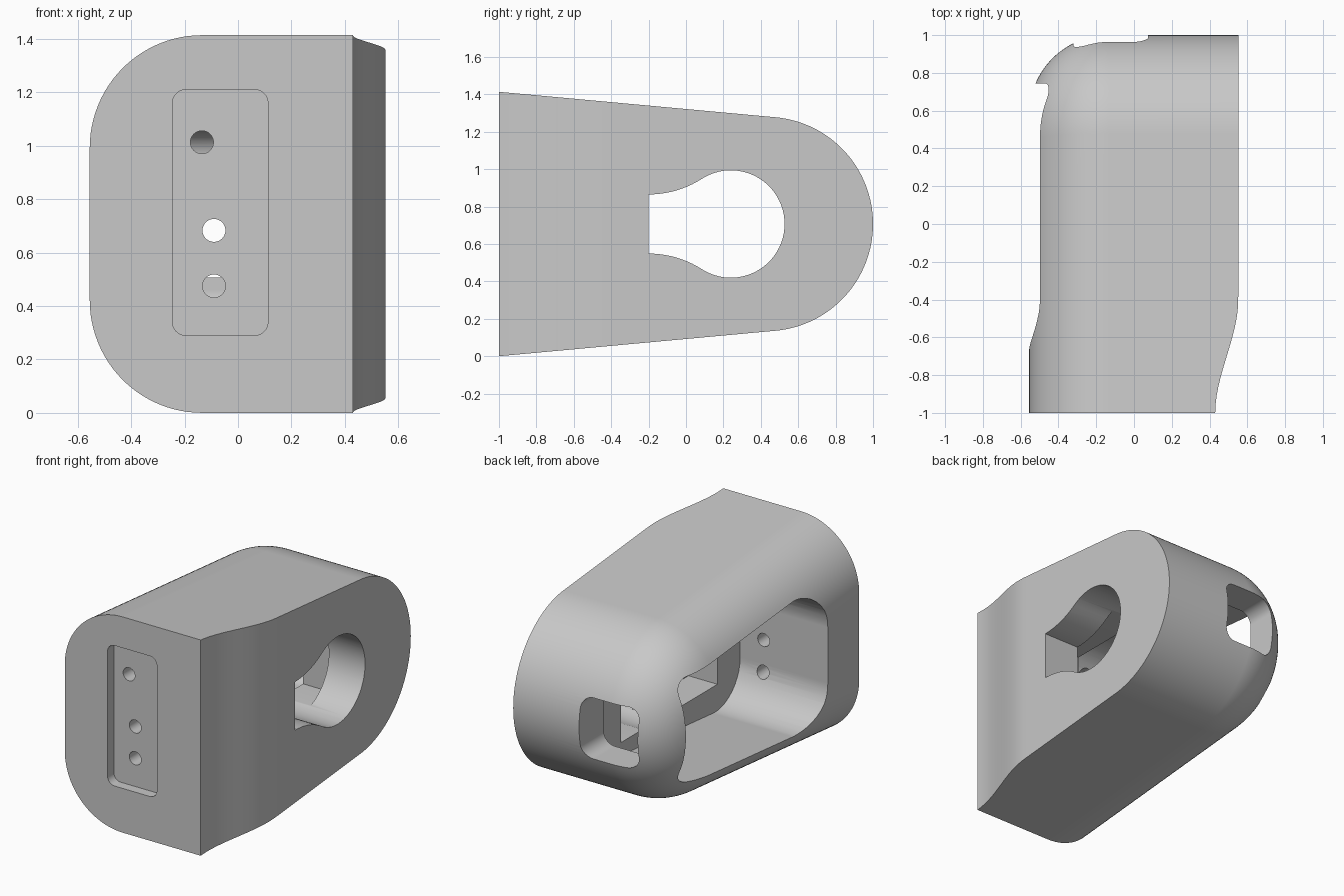
import bpy, bmesh
from math import sin, cos, pi, radians
from mathutils import Vector

if "Cube" in bpy.data.objects:
    bpy.data.objects.remove(bpy.data.objects["Cube"])

MID = 0.707          # height of the symmetry plane
TIP_Y, TIP_R = 0.427, 0.573
SLOPE = 0.092
FILLET = 0.42

grey = bpy.data.materials.new("plain grey")
grey.use_nodes = True
grey.diffuse_color = (0.58, 0.58, 0.58, 1)
grey.node_tree.nodes["Principled BSDF"].inputs["Base Color"].default_value = grey.diffuse_color


def make_object(name, bm):
    bmesh.ops.recalc_face_normals(bm, faces=bm.faces)
    mesh = bpy.data.meshes.new(name)
    bm.to_mesh(mesh)
    bm.free()
    mesh.materials.append(grey)
    obj = bpy.data.objects.new(name, mesh)
    bpy.context.collection.objects.link(obj)
    return obj


def rounded(corners):
    """Round each (u, v, radius) corner of a convex outline."""
    out = []
    n = len(corners)
    for i, (u, v, r) in enumerate(corners):
        p = Vector((u, v))
        a = (Vector(corners[i - 1][:2]) - p).normalized()
        b = (Vector(corners[(i + 1) % n][:2]) - p).normalized()
        half = a.angle(b) / 2
        centre = p + (a + b).normalized() * (r / sin(half))
        reach = r * cos(half) / sin(half)
        start, end = p + a * reach - centre, p + b * reach - centre
        for k in range(13):
            out.append(centre + start.lerp(end, k / 12).normalized() * r)
    return out


def rounded_box(u0, u1, v0, v1, r):
    return rounded([(u0, v0, r), (u1, v0, r), (u1, v1, r), (u0, v1, r)])


def circle(u, v, r, n=32):
    return [(u + r * cos(2 * pi * k / n), v + r * sin(2 * pi * k / n)) for k in range(n)]


def prism(name, outline, axis, lo, hi):
    """Extrude an outline along x (outline in y, z) or y (outline in x, z)."""
    bm = bmesh.new()
    def ring(t):
        return [bm.verts.new((t, u, v) if axis == "x" else (u, t, v)) for u, v in outline]
    a, b = ring(lo), ring(hi)
    bm.faces.new(a)
    bm.faces.new(b)
    n = len(a)
    for i in range(n):
        bm.faces.new((a[i], a[(i + 1) % n], b[(i + 1) % n], b[i]))
    return make_object(name, bm)


# Side profile, upper half: tapered straight run then a round nose
def half_profile(inset):
    lean = radians(5.25)
    r = TIP_R - inset
    y0, h0 = TIP_Y + r * sin(lean), r * cos(lean)
    pts = []
    for k in range(30):
        y = -1 + k * 0.045
        pts.append((y, h0 + SLOPE * (y0 - y)))
    for k in range(33):
        ang = (pi / 2 - lean) * (1 - k / 32)
        pts.append((TIP_Y + r * cos(ang), r * sin(ang)))
    return pts


def flat_side_x(y):
    t = min(max((y + 1) / 0.6, 0), 1)
    return 0.43 + 0.122 * t * t * (3 - 2 * t)


# Body: profile rings from the flat side to the rounded side
bm = bmesh.new()
layers = [(None, 0)]
for k in range(25):
    a = pi / 2 * k / 24
    layers.append((-0.135 - FILLET * sin(a), FILLET * (1 - cos(a))))
rings = []
for x, inset in layers:
    half = half_profile(inset)
    sx = lambda y: flat_side_x(y) if x is None else x
    top = [bm.verts.new((sx(y), y, MID + h)) for y, h in half]
    low = [bm.verts.new((sx(y), y, MID - h)) for y, h in half[:-1]]
    rings.append((top, low + [top[-1]]))
for (t0, l0), (t1, l1) in zip(rings, rings[1:]):
    for p, q in ((t0, t1), (l0, l1)):
        for i in range(len(p) - 1):
            bm.faces.new((p[i], p[i + 1], q[i + 1], q[i]))
for top, low in (rings[0], rings[-1]):
    for i in range(len(top) - 2):
        bm.faces.new((top[i], top[i + 1], low[i + 1], low[i]))
    bm.faces.new((top[-2], top[-1], low[-2]))
bm.faces.new([t[0] for t, l in rings] + [l[0] for t, l in reversed(rings)])
body = make_object("housing", bm)

# Cavity open on the rounded side
HF, HB = 0.468, 0.337
cavity = rounded([(-0.675, MID - HF, 0.26), (0.745, MID - HB, 0.1),
                  (0.745, MID + HB, 0.1), (-0.675, MID + HF, 0.26)])

# Keyhole: round opening flaring tangentially into a narrower slot
FLARE, BULB, TURN = 0.528, 0.287, radians(32.7)
upper = [(-0.2 + FLARE * sin(TURN * k / 10), 0.158 + FLARE * (1 - cos(TURN * k / 10)))
         for k in range(10)]
sweep = pi / 2 + TURN
bulb = [(0.24 + BULB * cos(sweep * k / 24), BULB * sin(sweep * k / 24)) for k in range(24, -25, -1)]
keyhole = [(y, MID + h) for y, h in upper + bulb + [(y, -h) for y, h in reversed(upper)]]

# Pocket behind the keyhole
pocket = [(-0.44, MID - 0.27), (0.56, MID - 0.27), (0.56, MID + 0.27), (-0.44, MID + 0.27)]

cutters = [
    prism("cavity_cutter", cavity, "x", -0.8, 0.08),
    prism("pocket_cutter", pocket, "x", 0.0, 0.29),
    prism("keyhole_cutter", keyhole, "x", 0.02, 0.8),
    prism("rear_window_cutter", rounded_box(-0.32, 0.075, MID - 0.2, MID + 0.2, 0.08), "y", 0.6, 1.2),
    prism("front_recess_cutter", rounded_box(-0.245, 0.112, 0.29, 1.21, 0.05), "y", -1.2, -0.935),
]
for i, (x, z) in enumerate([(-0.135, 1.013), (-0.09, 0.683), (-0.09, 0.475)]):
    cutters.append(prism(f"screw_hole_cutter_{i}", circle(x, z, 0.043), "y", -1.1, -0.55))

bpy.ops.object.select_all(action="DESELECT")
bpy.context.view_layer.objects.active = body
body.select_set(True)
for cutter in cutters:
    cutter.hide_render = True
    mod = body.modifiers.new("cut", "BOOLEAN")
    mod.operation = "DIFFERENCE"
    mod.solver = "EXACT"
    mod.object = cutter
    bpy.ops.object.modifier_apply(modifier=mod.name)
    bpy.data.objects.remove(cutter)

bpy.ops.object.shade_smooth_by_angle(angle=radians(25))
weighted = body.modifiers.new("weighted normals", "WEIGHTED_NORMAL")
weighted.keep_sharp = True
